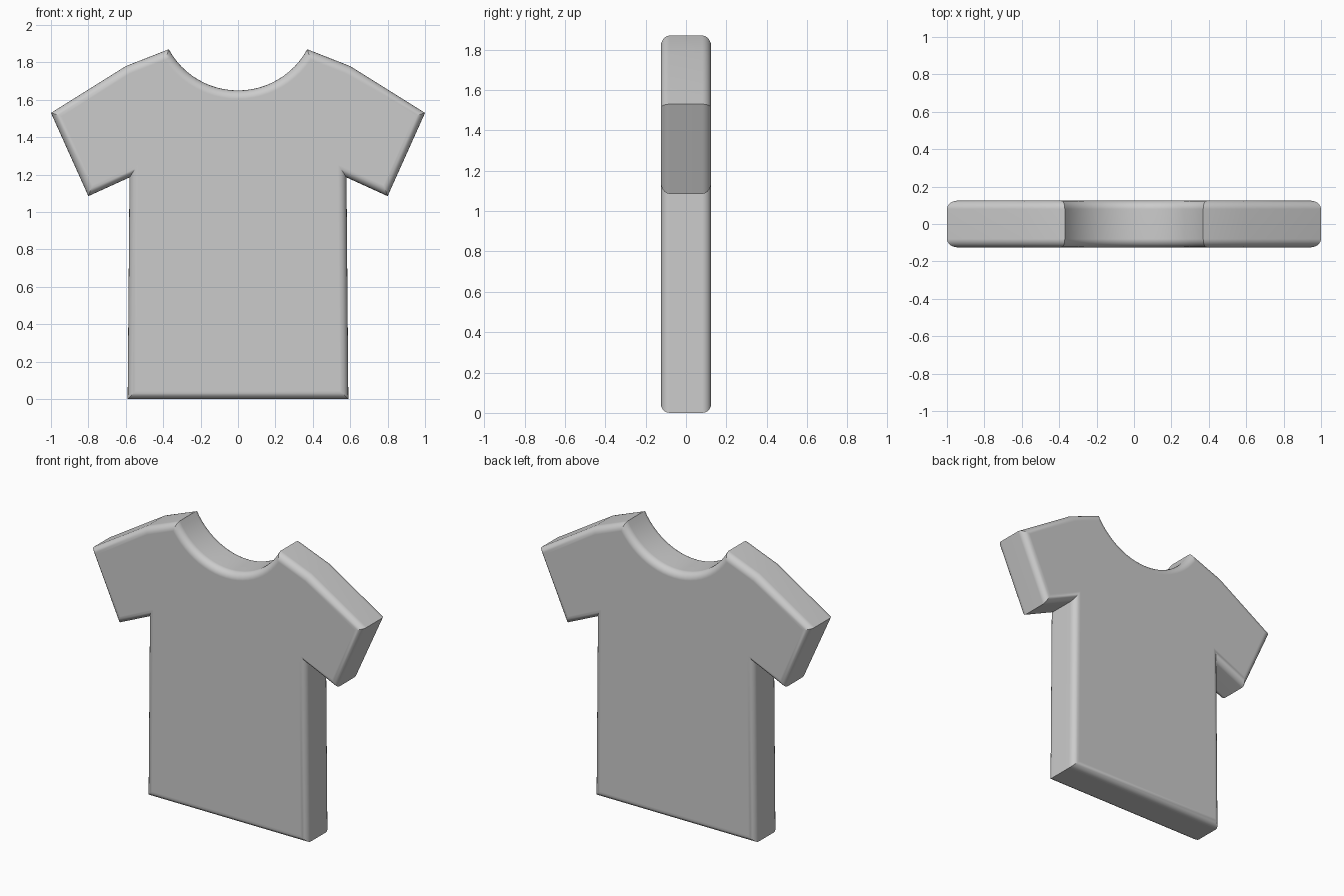
import bpy, bmesh, math

if "Cube" in bpy.data.objects:
    bpy.data.objects.remove(bpy.data.objects["Cube"])

HALF_DEPTH = 0.125

# Right half of the outline (x, z): hem, armpit, cuff, shoulder
side = [(0.59, 0.0), (0.58, 1.185), (0.80, 1.085), (1.0, 1.53), (0.60, 1.78)]

# Neckline arc from the right tip to the left tip
neck_r, neck_z, half_angle, steps = 0.421, 2.071, math.radians(61.5), 24
neck = []
for i in range(steps + 1):
    a = half_angle * (1 - 2 * i / steps)
    neck.append((neck_r * math.sin(a), neck_z - neck_r * math.cos(a)))

outline = side + neck + [(-x, z) for x, z in reversed(side)]

# Extrude the outline through the depth
bm = bmesh.new()
front = bm.faces.new([bm.verts.new((x, -HALF_DEPTH, z)) for x, z in outline])
ext = bmesh.ops.extrude_face_region(bm, geom=[front], use_keep_orig=True)
moved = [g for g in ext["geom"] if isinstance(g, bmesh.types.BMVert)]
bmesh.ops.translate(bm, verts=moved, vec=(0, 2 * HALF_DEPTH, 0))
bmesh.ops.recalc_face_normals(bm, faces=bm.faces[:])

# Round the front and back rims
rims = [e for e in bm.edges if abs(e.verts[0].co.y - e.verts[1].co.y) < 1e-5]
bmesh.ops.bevel(bm, geom=rims, offset=0.045, offset_type='OFFSET', segments=5,
                profile=0.5, affect='EDGES', clamp_overlap=False)
bmesh.ops.recalc_face_normals(bm, faces=bm.faces[:])

mesh = bpy.data.meshes.new("shirt")
bm.to_mesh(mesh)
bm.free()
shirt = bpy.data.objects.new("shirt", mesh)
bpy.context.collection.objects.link(shirt)

# Smooth rims, sharp corners, flat front and back
bpy.context.view_layer.objects.active = shirt
shirt.select_set(True)
bpy.ops.object.shade_smooth_by_angle(angle=math.radians(30))
weighted = shirt.modifiers.new("weighted_normals", 'WEIGHTED_NORMAL')
weighted.keep_sharp = True
